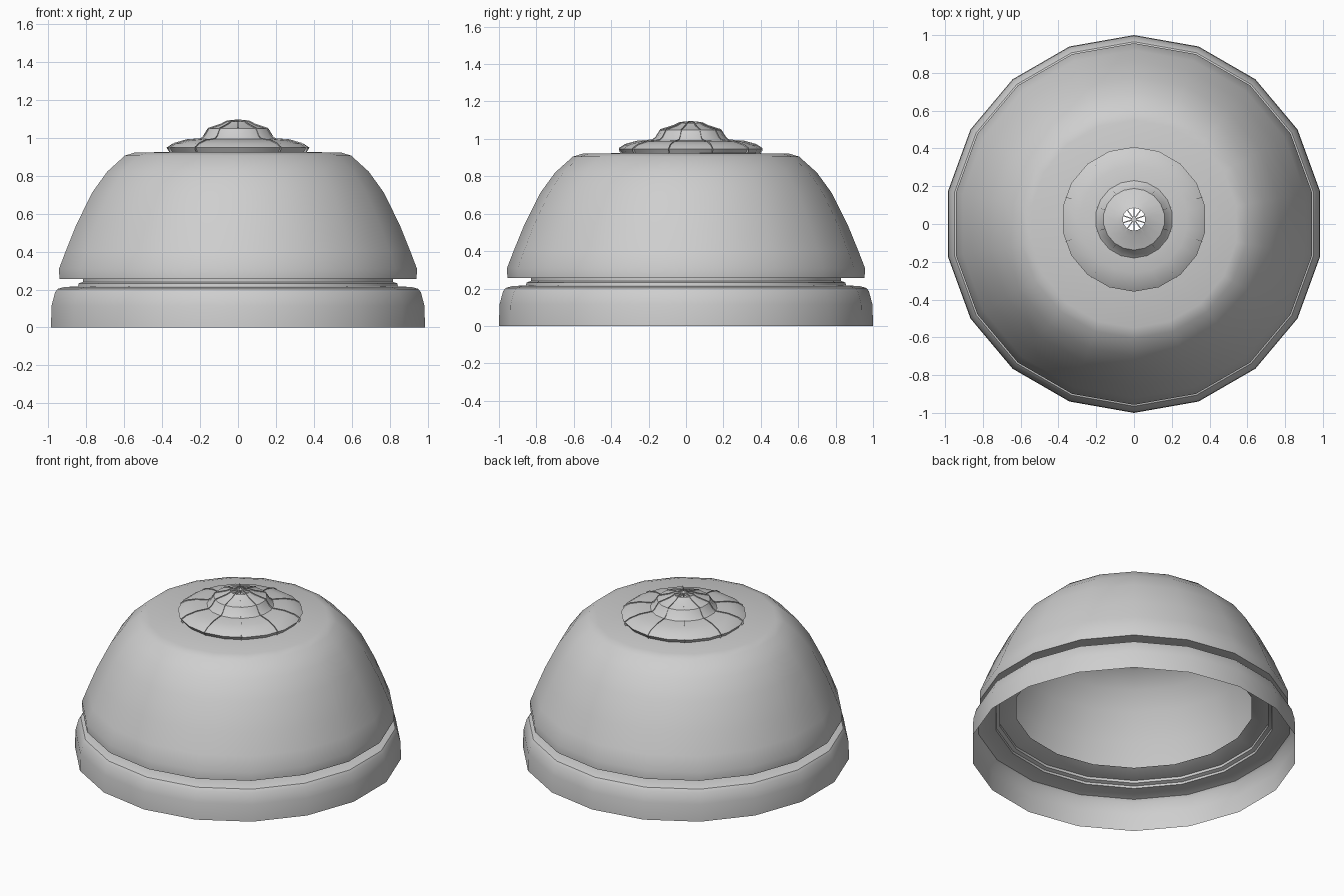
import bpy, bmesh, math
from mathutils import Matrix

SIDES = 18
CAP_Y = 0.025

cube = bpy.data.objects.get("Cube")
if cube:
    bpy.data.objects.remove(cube, do_unlink=True)

grey = bpy.data.materials.new("light grey")
grey.use_nodes = True
grey.diffuse_color = (0.62, 0.62, 0.62, 1)
grey.node_tree.nodes["Principled BSDF"].inputs["Base Color"].default_value = (0.62, 0.62, 0.62, 1)


def finish(name, bm, angle=35):
    mesh = bpy.data.meshes.new(name)
    bm.to_mesh(mesh)
    bm.free()
    obj = bpy.data.objects.new(name, mesh)
    bpy.context.collection.objects.link(obj)
    mesh.materials.append(grey)
    bpy.ops.object.select_all(action='DESELECT')
    obj.select_set(True)
    bpy.context.view_layer.objects.active = obj
    bpy.ops.object.shade_smooth_by_angle(angle=math.radians(angle))
    return obj


def lathe(name, profile, y=0.0):
    """Spin an (r, z) outline, listed bottom to top on the outside."""
    bm = bmesh.new()
    rings = []
    for r, z in profile:
        ring = []
        for i in range(SIDES):
            a = math.pi / 2 + math.tau * i / SIDES
            ring.append(bm.verts.new((r * math.cos(a), r * math.sin(a) + y, z)))
        rings.append(ring)
    for low, high in zip(rings, rings[1:]):
        for i in range(SIDES):
            j = (i + 1) % SIDES
            bm.faces.new((low[i], low[j], high[j], high[i]))
    return finish(name, bm)


# Open skirt with a rounded shoulder
lathe("base_ring", [(1.0, 0), (0.997, 0.115), (0.978, 0.185), (0.965, 0.203),
                    (0.93, 0.213), (0.855, 0.217)])

# Recessed neck between skirt and dome
lathe("neck_ring", [(0.855, 0.217), (0.853, 0.232), (0.83, 0.24), (0.83, 0.258)])

# Dome with an inward-turned lower lip and a hole under the cap
lathe("dome", [(0.73, 0.29), (0.82, 0.258), (0.955, 0.255), (0.957, 0.31),
               (0.92, 0.405), (0.865, 0.54), (0.78, 0.71), (0.70, 0.82),
               (0.605, 0.905), (0.55, 0.922), (0.2, 0.925)])

# Stepped hollow cap
cap = [(0.366, 0.922), (0.383, 0.947), (0.35, 0.968), (0.285, 0.986),
       (0.205, 0.992), (0.188, 1.007), (0.163, 1.047), (0.09, 1.07), (0.06, 1.085)]
lathe("cap", cap, CAP_Y)

# Thin radial ribs that follow the cap and meet over its central opening
bm = bmesh.new()
outline = cap + [(0.008, 1.09)]
for k in range(10):
    spin = Matrix.Rotation(math.tau * k / 10 - math.pi / 2, 3, 'Z')
    rows = []
    for r, z in outline:
        half = 0.001 if r > 0.1 else 0.003
        row = []
        for side, drop in ((-half, 0.012), (-half, -0.005), (half, -0.005), (half, 0.012)):
            p = spin @ Matrix(((r, 0, 0), (side, 0, 0), (z - drop, 0, 0))).col[0]
            row.append(bm.verts.new((p.x, p.y + CAP_Y, p.z)))
        rows.append(row)
    for a, b in zip(rows, rows[1:]):
        for i in range(4):
            j = (i + 1) % 4
            bm.faces.new((a[i], a[j], b[j], b[i]))
    bm.faces.new(rows[0])
    bm.faces.new(rows[-1][::-1])
bmesh.ops.recalc_face_normals(bm, faces=bm.faces)
finish("cap_ribs", bm, 30)

# Small hub where the ribs meet
bm = bmesh.new()
bmesh.ops.create_cone(bm, cap_ends=True, segments=10, radius1=0.015, radius2=0.015, depth=0.014,
                      matrix=Matrix.Translation((0, CAP_Y, 1.087)))
finish("cap_hub", bm)
